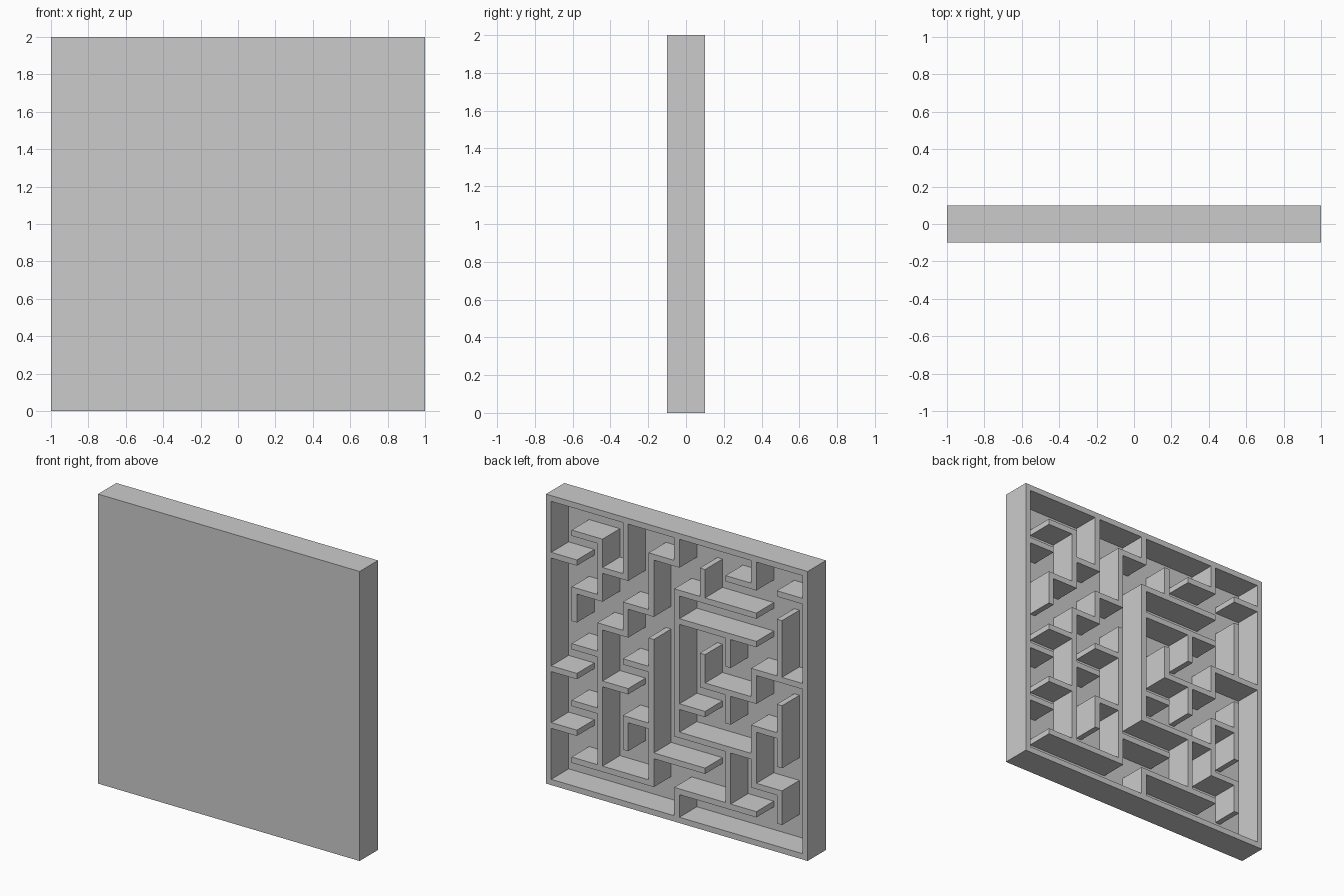
import bpy, bmesh

if "Cube" in bpy.data.objects:
    bpy.data.objects.remove(bpy.data.objects["Cube"])

SIZE, N, T = 2.0, 10, 0.04          # panel size, cells per side, wall thickness
PITCH = (SIZE - T) / N
FRONT, FLOOR, RIM = -0.1, -0.09, 0.1  # y of front face, maze floor, wall tops

# Wall runs seen from the back: line number -> (start, end) node pairs
ROWS = {0: [(0, 10)], 1: [(1, 2), (4, 5), (7, 8), (9, 10)], 2: [(0, 1), (2, 3), (5, 8)],
        3: [(1, 2), (3, 4), (5, 8)], 4: [(2, 3), (8, 10)], 5: [(1, 2), (3, 4), (6, 8)],
        6: [(0, 1), (2, 3), (5, 6), (8, 9)], 7: [(1, 2), (3, 4), (5, 8)],
        8: [(0, 1), (4, 6), (8, 9)], 9: [(1, 4), (5, 8)], 10: [(0, 10)]}
COLS = {0: [(0, 10)], 1: [(3, 4)], 2: [(1, 3), (4, 9)], 3: [(0, 2), (3, 4), (7, 8)],
        4: [(1, 3), (4, 9)], 5: [(0, 1), (2, 7), (9, 10)], 6: [(1, 2), (4, 5)],
        7: [(3, 4), (5, 6), (7, 9)], 8: [(0, 1), (4, 5), (6, 8)],
        9: [(2, 4), (5, 7), (8, 9)], 10: [(0, 10)]}

# Grid squares covered by walls (even index = wall strip, odd = corridor)
walls = set()
for v, runs in ROWS.items():
    for a, b in runs:
        walls |= {(i, 2 * v) for i in range(2 * a, 2 * b + 1)}
for u, runs in COLS.items():
    for a, b in runs:
        walls |= {(2 * u, j) for j in range(2 * a, 2 * b + 1)}


def line(i):
    """Distance of grid line i from the panel edge."""
    return (i // 2) * PITCH + (i % 2) * T


def raise_faces(bm, faces, dy, keep=False):
    """Extrude faces along y and return the moved cap faces."""
    res = bmesh.ops.extrude_face_region(bm, geom=faces, use_keep_orig=keep)["geom"]
    bmesh.ops.translate(bm, vec=(0, dy, 0),
                        verts=[g for g in res if isinstance(g, bmesh.types.BMVert)])
    return [g for g in res if isinstance(g, bmesh.types.BMFace)]


# Flat sheet for the front face
bm = bmesh.new()
K = 2 * N + 2
pts = [[bm.verts.new((SIZE / 2 - line(i), FRONT, SIZE - line(j))) for j in range(K)]
       for i in range(K)]
sheet = [bm.faces.new((pts[i][j], pts[i][j + 1], pts[i + 1][j + 1], pts[i + 1][j]))
         for i in range(K - 1) for j in range(K - 1)]

# Thin backing plate, then the maze walls raised from it
floor = raise_faces(bm, sheet, FLOOR - FRONT, keep=True)


def square(f):
    c = f.calc_center_median()
    x, z = SIZE / 2 - c.x, SIZE - c.z
    return tuple(max(k for k in range(K) if line(k) < d) for d in (x, z))


raised = [f for f in floor if square(f) in walls]
raise_faces(bm, raised, RIM - FLOOR)
bmesh.ops.recalc_face_normals(bm, faces=bm.faces[:])

mesh = bpy.data.meshes.new("maze_panel")
bm.to_mesh(mesh)
bm.free()
bpy.context.collection.objects.link(bpy.data.objects.new("maze_panel", mesh))
